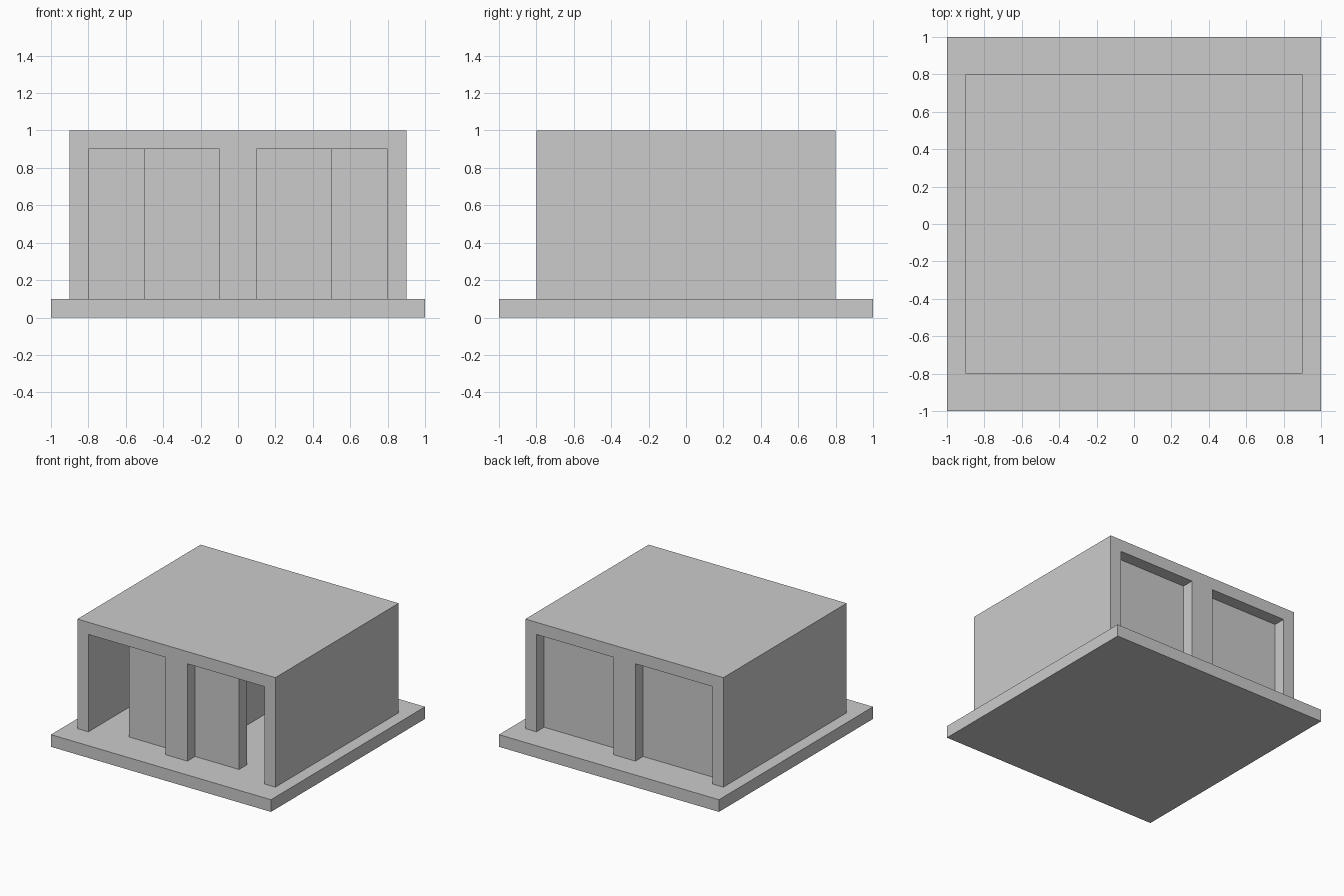
import bpy, bmesh

if "Cube" in bpy.data.objects:
    bpy.data.objects.remove(bpy.data.objects["Cube"])


def finish(name, bm):
    bmesh.ops.recalc_face_normals(bm, faces=bm.faces)
    mesh = bpy.data.meshes.new(name)
    bm.to_mesh(mesh)
    bm.free()
    obj = bpy.data.objects.new(name, mesh)
    bpy.context.collection.objects.link(obj)
    return obj


def extrude_profile(name, profile, y0, y1):
    """Extrude an (x, z) outline along y."""
    bm = bmesh.new()
    face = bm.faces.new([bm.verts.new((x, y0, z)) for x, z in profile])
    result = bmesh.ops.extrude_face_region(bm, geom=[face])
    verts = [v for v in result["geom"] if isinstance(v, bmesh.types.BMVert)]
    bmesh.ops.translate(bm, verts=verts, vec=(0, y1 - y0, 0))
    return finish(name, bm)


def box(name, x0, x1, y0, y1, z0, z1):
    return extrude_profile(name, [(x0, z0), (x1, z0), (x1, z1), (x0, z1)], y0, y1)


FLOOR, CEILING, ROOF = 0.1, 0.9, 1.0

# Ground slab
box("base_slab", -1, 1, -1, 1, 0, FLOOR)

# Roof, side walls and central divider as one shell with two bays
half = [(0.9, ROOF), (0.9, FLOOR), (0.8, FLOOR), (0.8, CEILING), (0.1, CEILING), (0.1, FLOOR)]
shell = half + [(-x, z) for x, z in reversed(half)]
extrude_profile("building_shell", shell, -0.8, 0.8)

# Recessed panels: partly open at the front, closed at the back
for side, s in (("right", 1), ("left", -1)):
    for end, outer, y0, y1 in (("front", 0.5, -0.7, -0.6), ("back", 0.8, 0.6, 0.7)):
        x0, x1 = sorted((s * 0.1, s * outer))
        box(f"{end}_panel_{side}", x0, x1, y0, y1, FLOOR, CEILING)
